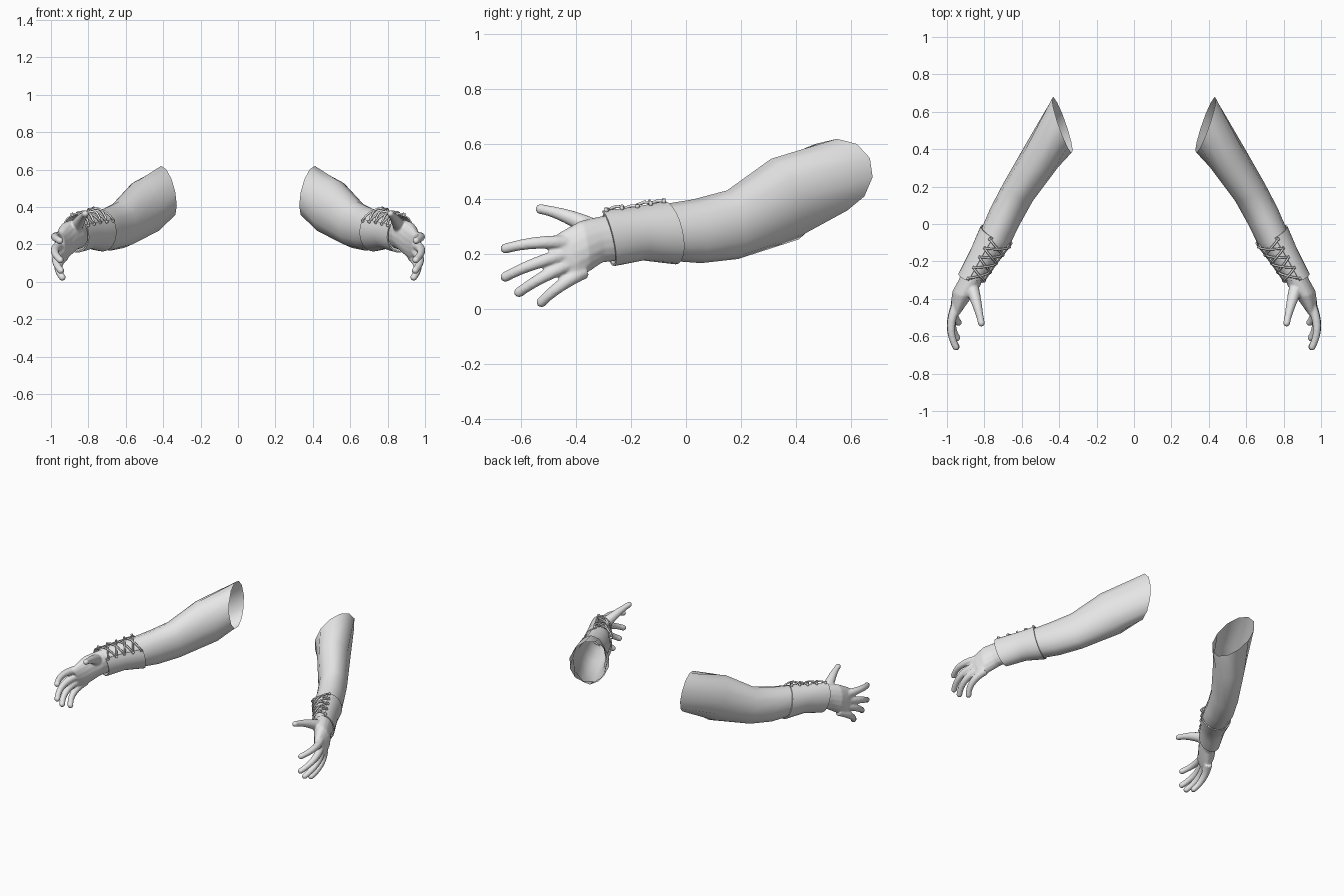
import bpy, bmesh, math
from mathutils import Vector

cube = bpy.data.objects.get("Cube")
if cube:
    bpy.data.objects.remove(cube, do_unlink=True)

grey = bpy.data.materials.new("light grey")
grey.use_nodes = True
grey.diffuse_color = (0.8, 0.8, 0.8, 1)
grey.node_tree.nodes["Principled BSDF"].inputs["Base Color"].default_value = (0.8, 0.8, 0.8, 1)


def ring_point(ring, angle, grow=1.0):
    """Point on an elliptical section given as (centre, side, up)."""
    c, s, u = (Vector(v) for v in ring)
    return c + (s * math.cos(angle) + u * math.sin(angle)) * grow


def loft(bm, rings, sides, start=0.0, sweep=math.tau, caps=False, grow=1.0):
    """Skin a row of sections; a sweep below a full turn leaves a slit."""
    closed = sweep > 6.28
    count = sides if closed else sides + 1
    rows = [[bm.verts.new(ring_point(r, start + sweep * i / sides, grow)) for i in range(count)]
            for r in rings]
    for a, b in zip(rows, rows[1:]):
        for i in range(sides):
            j = (i + 1) % count
            bm.faces.new((a[i], a[j], b[j], b[i]))
    if caps:
        bm.faces.new(rows[0])
        bm.faces.new(rows[-1])


def tube_rings(points, radii):
    """Round sections square to a path."""
    rings = []
    for i, p in enumerate(points):
        d = (points[min(i + 1, len(points) - 1)] - points[max(i - 1, 0)]).normalized()
        s = d.cross(Vector((0, 0, 1))).normalized()
        rings.append((p, s * radii[i], s.cross(d) * radii[i]))
    return rings


def blend(r1, r2, t):
    return tuple(Vector(a).lerp(Vector(b), t) for a, b in zip(r1, r2))


def finish(name, bm):
    """Turn the left-side mesh into an object."""
    bmesh.ops.recalc_face_normals(bm, faces=bm.faces)
    for f in bm.faces:
        f.smooth = True
    for e in bm.edges:
        if e.is_boundary:
            e.smooth = False
    mesh = bpy.data.meshes.new(name)
    bm.to_mesh(mesh)
    bm.free()
    mesh.materials.append(grey)
    obj = bpy.data.objects.new(name, mesh)
    bpy.context.collection.objects.link(obj)
    return obj


def mirror(obj):
    mod = obj.modifiers.new("both sides", "MIRROR")
    mod.use_mirror_merge = False


# Cuff sections from elbow end to wrist end: centre, side, up
cuff_rings = [
    ((.735, -.058, .278), (.082, .046, 0), (.01, -.022, .112)),
    ((.800, -.170, .275), (.069, .036, 0), (.01, -.015, .095)),
    ((.868, -.285, .257), (.067, .020, 0), (.01, -.022, .098)),
]


def cuff_at(t):
    i = 0 if t < .5 else 1
    return blend(cuff_rings[i], cuff_rings[i + 1], t * 2 - i)


# Arms: open at the shoulder end, running down inside the cuff
arm_rings = [
    ((.383, .53, .48), (.048, .15, 0), (.028, .02, .14)),
    ((.495, .36, .40), (.092, .053, 0), (.03, -.05, .147)),
    ((.620, .17, .307), (.08, .045, 0), (.012, -.02, .125)),
    ((.690, .04, .283), (.078, .045, 0), (.008, -.015, .116)),
]
for t in (0, .5, .97):
    c, s, u = cuff_at(t)
    arm_rings.append((c, s * .93, u * .93))
bm = bmesh.new()
loft(bm, arm_rings, 12)
mirror(finish("arms", bm))

# Cuffs: open along a slit on the upper inner side
slit_low, slit_high = math.radians(84), math.radians(150)
bm = bmesh.new()
loft(bm, [cuff_at(i / 6) for i in range(7)], 20, slit_high, math.tau - slit_high + slit_low)
cuffs = finish("cuffs", bm)
thick = cuffs.modifiers.new("leather thickness", "SOLIDIFY")
thick.thickness = .007
thick.offset = 0
mirror(cuffs)

# Laces: two zigzags crossing over the slit
edge_a, edge_b = slit_low - .12, slit_high + .1
bm = bmesh.new()
crossings, steps = 4, 5
for phase in (0, 1):
    for k in range(crossings):
        a, b = (edge_a, edge_b) if (k + phase) % 2 == 0 else (edge_b, edge_a)
        path = []
        for n in range(steps + 1):
            f = n / steps
            t = .05 + .9 * (k + f) / crossings
            path.append(ring_point(cuff_at(t), a + (b - a) * f, 1.07 + .05 * phase))
        loft(bm, tube_rings(path, [.006] * len(path)), 6, caps=True)

# Eyelet studs along both edges of the slit
for k in range(crossings + 1):
    for ang in (edge_a, edge_b):
        ring = cuff_at(.05 + .9 * k / crossings)
        ends = [ring_point(ring, ang, g) for g in (.98, 1.15)]
        loft(bm, tube_rings(ends, [.009, .007]), 6, caps=True)
mirror(finish("laces", bm))

# Hands: palm, thumb and fingers fused into one skin
bm = bmesh.new()
palm_rings = [
    ((.850, -.245, .262), (.055, .02, 0), (.0, -.01, .085)),
    ((.880, -.315, .252), (.058, .015, 0), (.0, -.01, .083)),
    ((.915, -.370, .228), (.055, .012, 0), (.0, -.015, .093)),
    ((.938, -.420, .200), (.040, .010, 0), (.0, -.025, .088)),
    ((.952, -.460, .188), (.026, .006, 0), (.0, -.03, .072)),
]
loft(bm, palm_rings, 16, caps=True)

# Each finger: knuckle, bend, tip
fingers = [
    ((.935, -.41, .240), (1.013, -.55, .252), (.950, -.662, .219)),
    ((.940, -.42, .202), (1.015, -.55, .175), (.948, -.662, .115)),
    ((.938, -.41, .168), (1.005, -.52, .125), (.945, -.612, .058)),
    ((.930, -.37, .138), (.988, -.47, .085), (.937, -.530, .021)),
    ((.880, -.30, .270), (.838, -.42, .345), (.815, -.535, .365)),
]
for n, (k, c, e) in enumerate(fingers):
    k, c, e = Vector(k), Vector(c), Vector(e)
    base = .042 if n == 4 else .028
    pts, radii = [], []
    for i in range(9):
        t = i / 8
        pts.append(k * (1 - t) ** 2 + c * 2 * t * (1 - t) + e * t * t)
        radii.append(base + (.019 - base) * min(1, t * 1.2))
    pts.append(e + (e - c).normalized() * .012)
    radii.append(.010)
    loft(bm, tube_rings(pts, radii), 10, caps=True)
hands = finish("hands", bm)
fuse = hands.modifiers.new("fuse", "REMESH")
fuse.mode = "VOXEL"
fuse.voxel_size = .006
fuse.use_smooth_shade = True
relax = hands.modifiers.new("relax", "SMOOTH")
relax.factor = .5
relax.iterations = 4
mirror(hands)
